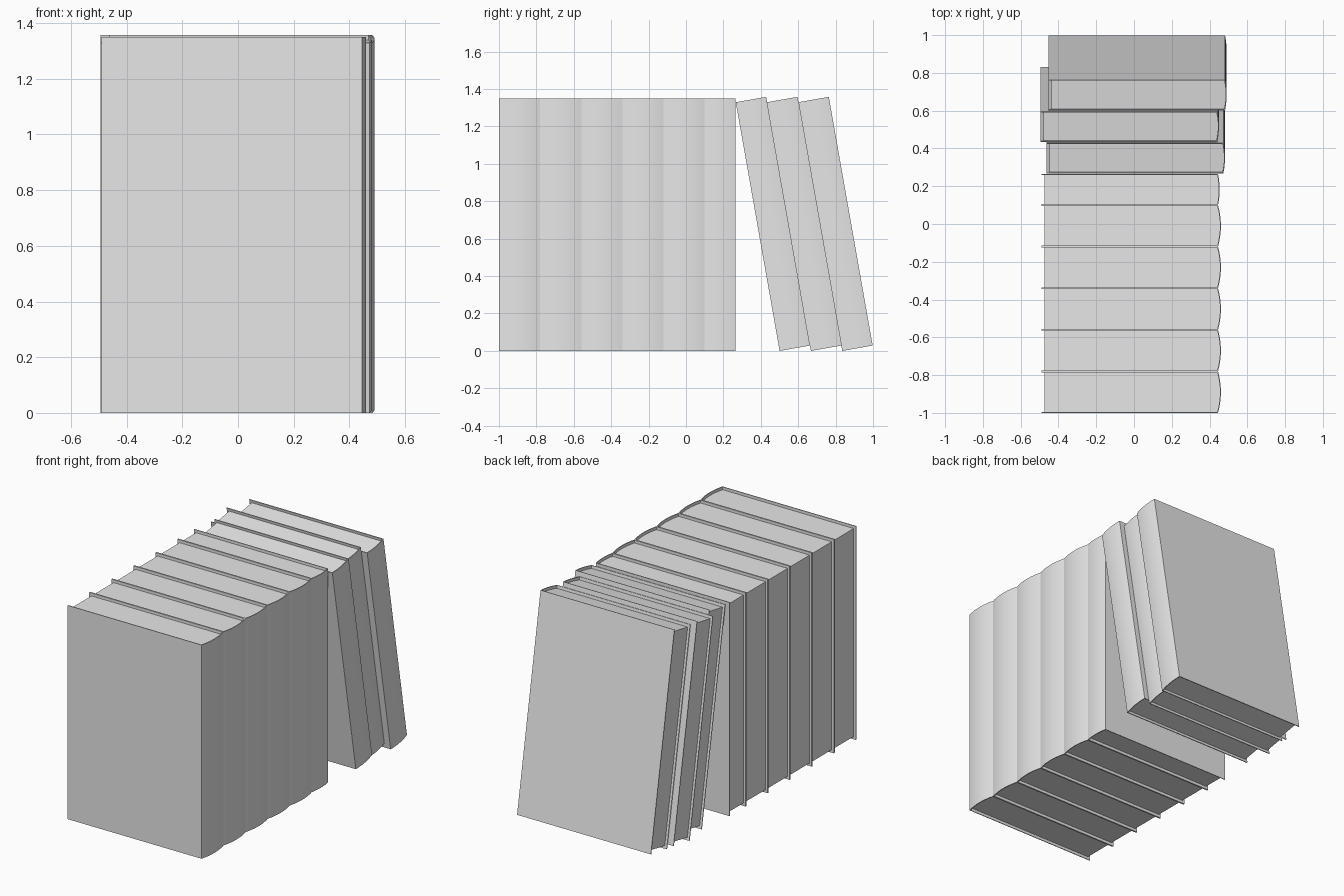
import bpy
import bmesh
import math

cube = bpy.data.objects.get("Cube")
if cube:
    bpy.data.objects.remove(cube, do_unlink=True)

HEIGHT = 1.35      # cover height
DEPTH = 0.935      # cover length from fore edge to spine corner
BOARD = 0.005      # cover thickness
RECESS = 0.018     # how far the covers overhang the pages
SEGMENTS = 15      # odd, so the arc points pair up across the book

grey = bpy.data.materials.new("plain grey")
grey.use_nodes = True
grey.diffuse_color = (0.8, 0.8, 0.8, 1)
grey.node_tree.nodes["Principled BSDF"].inputs["Base Color"].default_value = (0.8, 0.8, 0.8, 1)


def half_round(fore, spine, half, bulge):
    """Plan outline: from one fore corner, round the spine, to the other."""
    points = [(fore, -half)]
    for i in range(SEGMENTS + 1):
        u = 2 * i / SEGMENTS - 1
        points.append((spine + bulge * (1 - u * u), u * half))
    return points + [(fore, half)]


def prism(name, loop, z0, z1):
    """Upright solid over a closed loop whose points pair up as i and n-1-i."""
    bm = bmesh.new()
    n = len(loop)
    low = [bm.verts.new((x, y, z0)) for x, y in loop]
    high = [bm.verts.new((x, y, z1)) for x, y in loop]
    for i in range(n):
        j = (i + 1) % n
        bm.faces.new((low[i], low[j], high[j], high[i]))
    for i in range(n // 2 - 1):
        for ring in (low, high):
            bm.faces.new((ring[i], ring[i + 1], ring[n - 2 - i], ring[n - 1 - i]))
    bmesh.ops.recalc_face_normals(bm, faces=bm.faces[:])
    mesh = bpy.data.meshes.new(name)
    bm.to_mesh(mesh)
    bm.free()
    mesh.materials.append(grey)
    obj = bpy.data.objects.new(name, mesh)
    bpy.context.collection.objects.link(obj)
    return obj


def book(name, thickness, x, y, lean=0.0):
    """x is the spine corner, y the bottom front edge, lean tips the top forward."""
    half = thickness / 2
    bulge = 1.24 * half * half
    # Wrap-round cover
    outer = half_round(-DEPTH, 0, half, bulge)
    inner = half_round(-DEPTH, -BOARD, half - BOARD, bulge)
    cover = prism(name + "_cover", outer + inner[::-1], 0, HEIGHT)
    # Page block set back from the cover edges
    block = half_round(-DEPTH + 0.015, -BOARD, half - BOARD, bulge)
    pages = prism(name + "_pages", block, RECESS, HEIGHT - RECESS)
    for part in (cover, pages):
        part.location = (x, y + half * math.cos(lean), half * math.sin(lean))
        part.rotation_euler.x = lean
    return [cover, pages]


parts = []

# Upright books: five thick ones and a thin one
front = -1.0
for i, thickness in enumerate([0.22] * 5 + [0.165]):
    parts += book(f"upright_book_{i + 1}", thickness, 0.445, front)
    front += thickness

# Thin books leaning against the row
for i, spine_x in enumerate((0.473, 0.441, 0.482)):
    parts += book(f"leaning_book_{i + 1}", 0.165, spine_x, 0.5005 + 0.1675 * i,
                  math.radians(10))

# Smooth the rounded spines, keep the board edges crisp
bpy.ops.object.select_all(action='DESELECT')
for part in parts:
    part.select_set(True)
bpy.context.view_layer.objects.active = parts[0]
bpy.ops.object.shade_smooth_by_angle(angle=math.radians(25))
